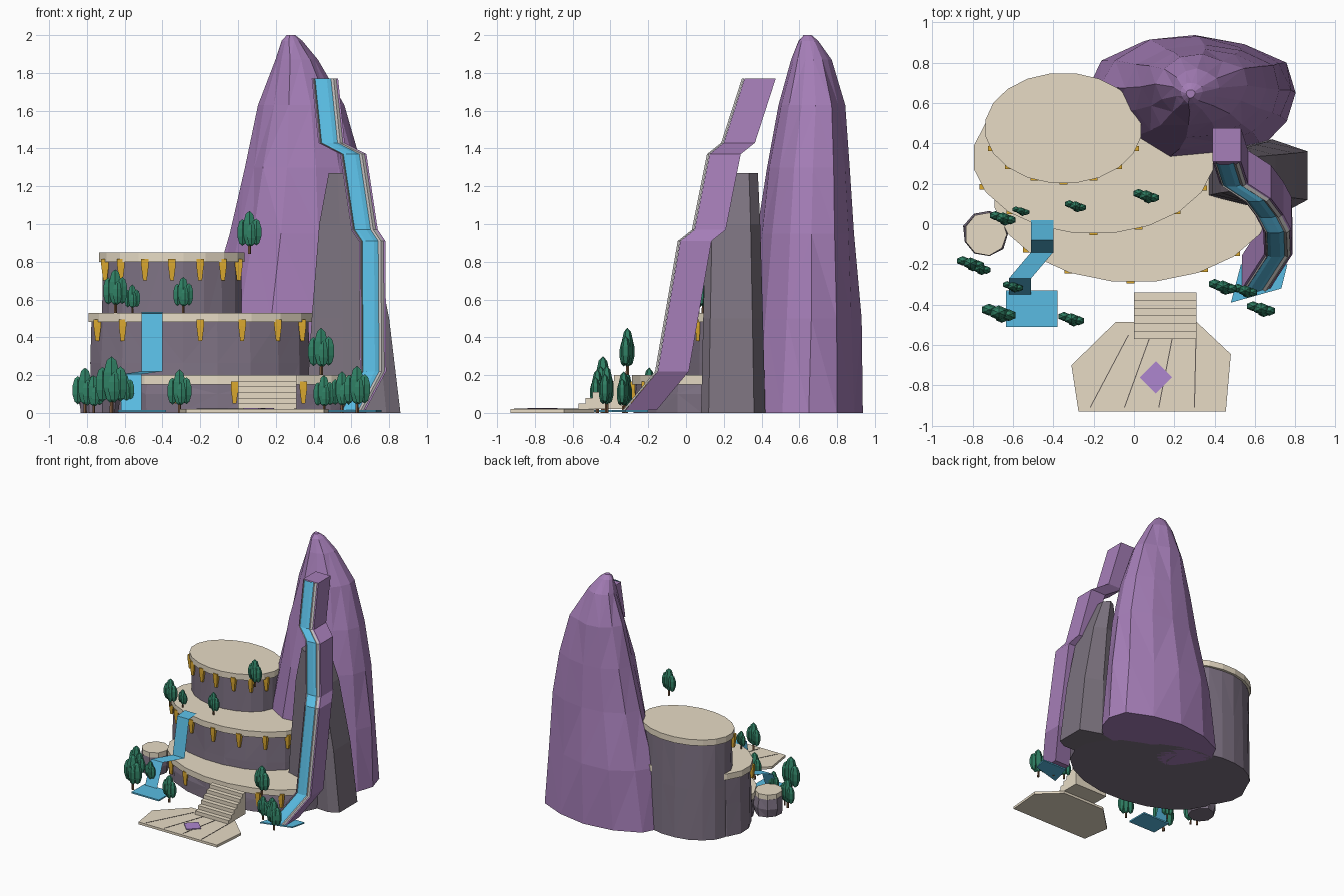
import bpy, bmesh, math, random
from mathutils import Vector, Matrix

if "Cube" in bpy.data.objects:
    bpy.data.objects.remove(bpy.data.objects["Cube"])

random.seed(4)

def mat(name, c):
    m = bpy.data.materials.new(name)
    m.diffuse_color = (*c, 1)
    m.use_nodes = True
    m.node_tree.nodes["Principled BSDF"].inputs["Base Color"].default_value = m.diffuse_color
    return m

ROCK = mat("rock", (0.21, 0.17, 0.23))
CRAG = mat("crag", (0.20, 0.17, 0.21))
PURPLE = mat("purple_stone", (0.38, 0.21, 0.48))
TAN = mat("sandstone", (0.80, 0.71, 0.56))
GOLD = mat("gold", (0.72, 0.40, 0.03))
WATER = mat("water", (0.10, 0.50, 0.76))
FOAM = mat("pale_edge", (0.55, 0.53, 0.52))
LEAF = mat("leaf", (0.03, 0.22, 0.13))
BARK = mat("bark", (0.20, 0.10, 0.05))
GEM = mat("inlay", (0.42, 0.24, 0.62))
DARK = mat("seam", (0.12, 0.10, 0.09))

def finish(name, bm, m):
    bmesh.ops.recalc_face_normals(bm, faces=bm.faces)
    me = bpy.data.meshes.new(name)
    bm.to_mesh(me)
    bm.free()
    me.materials.append(m)
    ob = bpy.data.objects.new(name, me)
    bpy.context.collection.objects.link(ob)
    return ob

def skin(bm, rings, closed=True):
    """Join successive rings of points with quads."""
    vs = [[bm.verts.new(p) for p in r] for r in rings]
    n = len(vs[0])
    for a, b in zip(vs, vs[1:]):
        for i in range(n if closed else n - 1):
            j = (i + 1) % n
            bm.faces.new((a[i], a[j], b[j], b[i]))
    if closed:
        bm.faces.new(vs[0])
        bm.faces.new(vs[-1])

def loft(name, rows, n, m, jitter=0.0, phase=0.0, lumps=None):
    """Stack of ellipses given as (z, cx, cy, rx, ry)."""
    bm = bmesh.new()
    rings = []
    for z, cx, cy, rx, ry in rows:
        ring = []
        for i in range(n):
            a = 2 * math.pi * i / n + phase
            k = (lumps[i] if lumps else 1) + random.uniform(-jitter, jitter)
            ring.append((cx + rx * k * math.cos(a), cy + ry * k * math.sin(a), z))
        rings.append(ring)
    skin(bm, rings)
    if jitter:
        bmesh.ops.triangulate(bm, faces=[f for f in bm.faces if len(f.verts) == 4])
    return finish(name, bm, m)

def prism(name, pts, z0, z1, m):
    bm = bmesh.new()
    skin(bm, [[(x, y, z) for x, y in pts] for z in (z0, z1)])
    return finish(name, bm, m)

def box(name, x0, x1, y0, y1, z0, z1, m):
    return prism(name, [(x0, y0), (x1, y0), (x1, y1), (x0, y1)], z0, z1, m)

def sweep(name, path, section, m, closed=True):
    """Carry a horizontal cross-section along a path."""
    bm = bmesh.new()
    skin(bm, [[(x + u, y + v, z) for u, v in section] for x, y, z in path], closed)
    return finish(name, bm, m)

# Terraces: rock body, overhanging cap and hanging gold ornaments
tiers = [
    ("lower", 0.0, 0.15, 0.70, 0.44, 0.20, [-140, -118, -91.5, -60, -43]),
    ("middle", -0.20, 0.33, 0.60, 0.38, 0.53, [-157, -134, -112, -90, -68, -46, -24]),
    ("upper", -0.35, 0.475, 0.39, 0.275, 0.85, [-158, -135, -112, -90, -67, -45, -22]),
]
for name, cx, cy, rx, ry, top, angs in tiers:
    loft(name + "_terrace_rock",
         [(0, cx, cy, rx - .010, ry - .010), (top * .5, cx, cy, rx - .015, ry - .015),
          (top - .05, cx, cy, rx - .02, ry - .02)], 20, ROCK, 0.01, math.pi / 20)
    loft(name + "_terrace_cap",
         [(top - .05, cx, cy, rx, ry), (top, cx, cy, rx, ry)], 20, TAN, 0, math.pi / 20)
    for d in angs:
        a = math.radians(d)
        px, py = cx + (rx - .008) * math.cos(a), cy + (ry - .008) * math.sin(a)
        loft(name + "_ornament",
             [(top - .15, px, py, .014, .012), (top - .07, px, py, .028, .018),
              (top - .035, px, py, .028, .018)], 4, GOLD, phase=math.pi / 4)

# Small side outcrop
loft("side_outcrop_rock", [(0, -.735, -.05, .10, .105), (.07, -.735, -.05, .115, .115),
                           (.15, -.735, -.05, .105, .105)], 9, ROCK, 0.05)
loft("side_outcrop_cap", [(.15, -.735, -.05, .105, .108), (.19, -.735, -.05, .105, .108)], 9, TAN)

# Tall mountain
lumps = [1.01, 1.07, 0.98, 1.03, 1.06, 1.06, 1.0, 0.9, 0.98, 1.09, 1.0, 0.98, 0.93]
loft("mountain", [(0, .29, .62, .53, .31), (.5, .31, .635, .47, .285), (.95, .34, .64, .395, .25),
                  (1.3, .345, .65, .31, .215), (1.63, .335, .67, .225, .165),
                  (1.87, .31, .665, .115, .10), (1.97, .285, .65, .055, .05),
                  (2.0, .28, .645, .022, .02)], 13, PURPLE, 0.045, 0.1, lumps)

# Grey buttress behind the tall fall: tapers sideways, nearly upright front and back
bm = bmesh.new()
plan = [(-.5, .14), (-.1, .09), (.35, .08), (.5, .12), (.5, .36), (.15, .42), (-.3, .38), (-.5, .34)]
skin(bm, [[(cx + w * u, .24 + (v - .24) * d, z) for u, v in plan]
          for z, cx, w, d in ((0, .61, .50, 1), (.5, .595, .41, .93), (1.0, .565, .27, .85), (1.27, .54, .12, .78))])
finish("buttress", bm, CRAG)

# Tall waterfall: stone chute, water and pale edges
path = [(.46, .31, 1.77), (.495, .20, 1.43), (.61, .125, 1.37), (.67, .045, .97),
        (.71, -.03, .91), (.715, -.15, .22), (.605, -.32, .015)]
sweep("chute", path, [(-.07, 0), (.07, 0), (.07, .165), (-.07, .165)], PURPLE)
sweep("tall_fall_water", path, [(-.052, -.008), (-.035, -.014), (.01, -.014), (.032, -.006)], WATER, False)
for name, a, b in (("right_edge", .032, .060), ("left_edge", -.062, -.052)):
    sweep(name, path, [(a, -.006), ((a + b) / 2, -.014), (b, -.002)], FOAM, False)
prism("right_pool", [(.48, -.39), (.73, -.32), (.76, -.2), (.53, -.2)], 0.004, 0.014, WATER)

# Short waterfall over the terraces
sweep("short_fall", [(-.455, .02, .535), (-.455, -.08, .525), (-.455, -.14, .22),
                     (-.565, -.27, .205), (-.565, -.35, .015)],
      [(-.055, 0), (.055, 0)], WATER, False)
box("left_pool", -.635, -.38, -.51, -.33, .004, .016, WATER)

# Stairs and plaza
for i in range(6):
    y = -.57 + i * .038
    box("step", 0, .31, y, -.34, .02 + .03 * i, .05 + .03 * i, TAN)
prism("plaza", [(-.09, -.485), (-.31, -.70), (-.275, -.93), (.455, -.93), (.48, -.645), (.31, -.485)],
      0, .02, TAN)
for x0, x1 in ((-.03, -.22), (.08, -.05), (.19, .12), (.305, .297)):
    prism("plaza_seam", [(x0, -.55), (x0 + .005, -.55), (x1 + .005, -.91), (x1, -.91)], .02, .022, DARK)
loft("plaza_inlay", [(.02, .108, -.76, .08, .08), (.027, .108, -.76, .08, .08)], 4, GEM)

# Trees: short trunk with a cluster of pointed lobes
def tree(x, y, z, h):
    loft("tree_trunk", [(z, x, y, .04 * h, .04 * h), (z + .4 * h, x, y, .03 * h, .03 * h)], 5, BARK)
    bm = bmesh.new()
    for dx, dy, zc, r, hh in ((0, 0, .58, .17, .42), (-.16, .05, .50, .14, .31),
                              (.16, -.04, .51, .14, .31), (.05, -.08, .46, .12, .28)):
        M = Matrix.Translation((x + dx * h, y + dy * h, z + zc * h)) @ Matrix.Diagonal((r * h, r * h * .75, hh * h, 1))
        bmesh.ops.create_uvsphere(bm, u_segments=6, v_segments=5, radius=1, matrix=M)
    finish("tree_leaves", bm, LEAF)

for t in [(-.81, -.195, 0, .24), (-.765, -.22, 0, .20), (-.67, -.44, 0, .30), (-.31, -.47, 0, .23),
          (-.60, -.31, .03, .18), (-.65, .03, .53, .23), (-.56, .065, .53, .15), (-.29, .09, .53, .19),
          (.06, .14, .84, .23), (.44, -.31, .20, .25), (.455, -.315, 0, .20), (.55, -.33, 0, .22),
          (.63, -.42, 0, .25)]:
    tree(*t)
